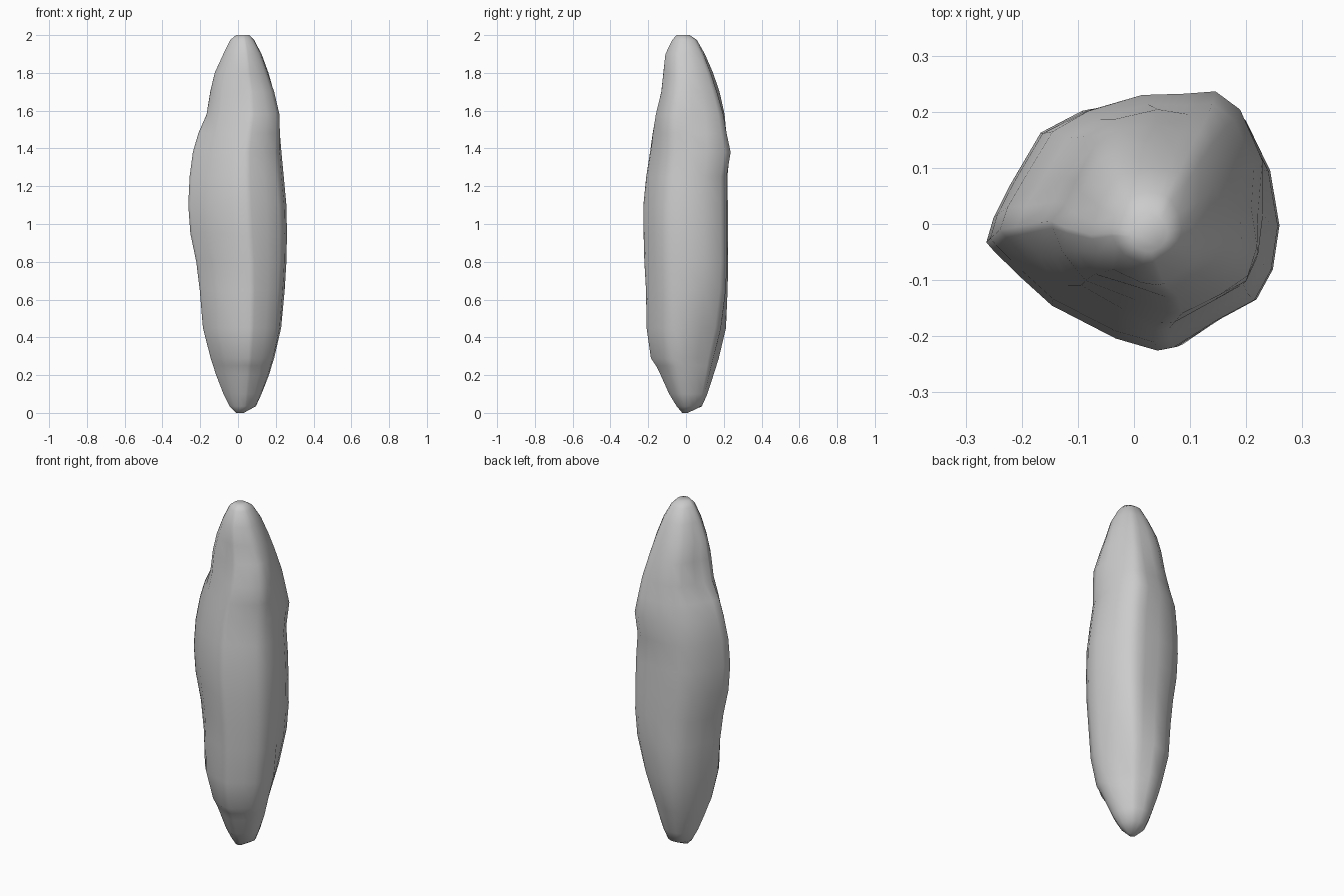
import bpy, bmesh, math

# Silhouette rows: height, left, right, front, back
rows = [
    (0.00, -0.01, 0.03, -0.02, 0.01), (0.035, -0.045, 0.095, -0.05, 0.085),
    (0.10, -0.077, 0.125, -0.09, 0.115), (0.20, -0.115, 0.165, -0.135, 0.15),
    (0.25, -0.13, 0.18, -0.16, 0.167), (0.29, -0.142, 0.193, -0.187, 0.18),
    (0.45, -0.178, 0.23, -0.21, 0.217), (0.65, -0.198, 0.248, -0.213, 0.22),
    (0.80, -0.22, 0.257, -0.222, 0.222), (0.95, -0.252, 0.26, -0.226, 0.221),
    (1.10, -0.263, 0.257, -0.227, 0.22), (1.25, -0.256, 0.243, -0.212, 0.217),
    (1.38, -0.238, 0.23, -0.19, 0.224), (1.48, -0.205, 0.221, -0.17, 0.21),
    (1.58, -0.152, 0.209, -0.148, 0.204), (1.70, -0.13, 0.19, -0.126, 0.18),
    (1.80, -0.115, 0.162, -0.12, 0.145), (1.90, -0.076, 0.125, -0.11, 0.10),
    (1.975, -0.04, 0.085, -0.073, 0.057), (2.00, -0.01, 0.06, -0.05, 0.02),
]

# Faceted cross-section seen from the top
section = [
    (-0.263, -0.03), (-0.25, 0.015), (-0.22, 0.075), (-0.165, 0.17), (-0.09, 0.21),
    (0.02, 0.23), (0.10, 0.221), (0.155, 0.224), (0.20, 0.19), (0.245, 0.10),
    (0.262, 0.0), (0.25, -0.08), (0.22, -0.135), (0.155, -0.17), (0.075, -0.221),
    (0.045, -0.227), (-0.03, -0.205), (-0.145, -0.145), (-0.205, -0.09), (-0.25, -0.045),
]

# Diagonal bulges and hollows: direction in degrees, height, amount, spread in height
bulges = [
    (45, 0.35, -0.045, 0.22), (45, 1.40, 0.022, 0.10), (45, 1.72, -0.018, 0.12),
    (222, 1.66, 0.045, 0.16), (225, 0.50, 0.025, 0.20), (315, 1.58, 0.03, 0.14),
    (135, 1.45, -0.012, 0.12),
]


def bulge_at(x, y, z):
    total = 0.0
    a = math.atan2(y, x)
    for deg, height, amount, spread in bulges:
        c = max(0.0, math.cos(a - math.radians(deg)))
        # Strong on the diagonal, zero on the axes
        w = max(0.0, (c - 0.70) / 0.30)
        total += amount * w * math.exp(-((z - height) / spread) ** 2)
    return total


def build_rock():
    bm = bmesh.new()
    rings = []
    for z, left, right, front, back in rows:
        cx, cy = (left + right) / 2, (front + back) / 2
        hx, hy = (right - left) / 2, (back - front) / 2
        # Rounder towards the ends, faceted in the middle
        t = max(0.0, min(1.0, 1.25 * (1 - ((z - 1.0) / 1.05) ** 4)))
        ring = []
        for px, py in section:
            nx, ny = px / 0.2628, py / 0.2285
            r = math.hypot(nx, ny)
            k = t + (1 - t) / r
            x, y = hx * nx * k, hy * ny * k
            grow = 1 + bulge_at(x, y, z) / math.hypot(x, y)
            ring.append(bm.verts.new((cx + x * grow, cy + y * grow, z)))
        rings.append(ring)
    n = len(section)
    for a, b in zip(rings, rings[1:]):
        for i in range(n):
            j = (i + 1) % n
            bm.faces.new((a[i], a[j], b[j], b[i]))
    bm.faces.new(rings[0])
    bm.faces.new(rings[-1])
    bmesh.ops.recalc_face_normals(bm, faces=bm.faces)
    mesh = bpy.data.meshes.new("standing_rock")
    bm.to_mesh(mesh)
    bm.free()
    obj = bpy.data.objects.new("standing_rock", mesh)
    bpy.context.collection.objects.link(obj)
    return obj


rock = build_rock()
bpy.context.view_layer.objects.active = rock
rock.select_set(True)
bpy.ops.object.shade_smooth_by_angle(angle=math.radians(70))
